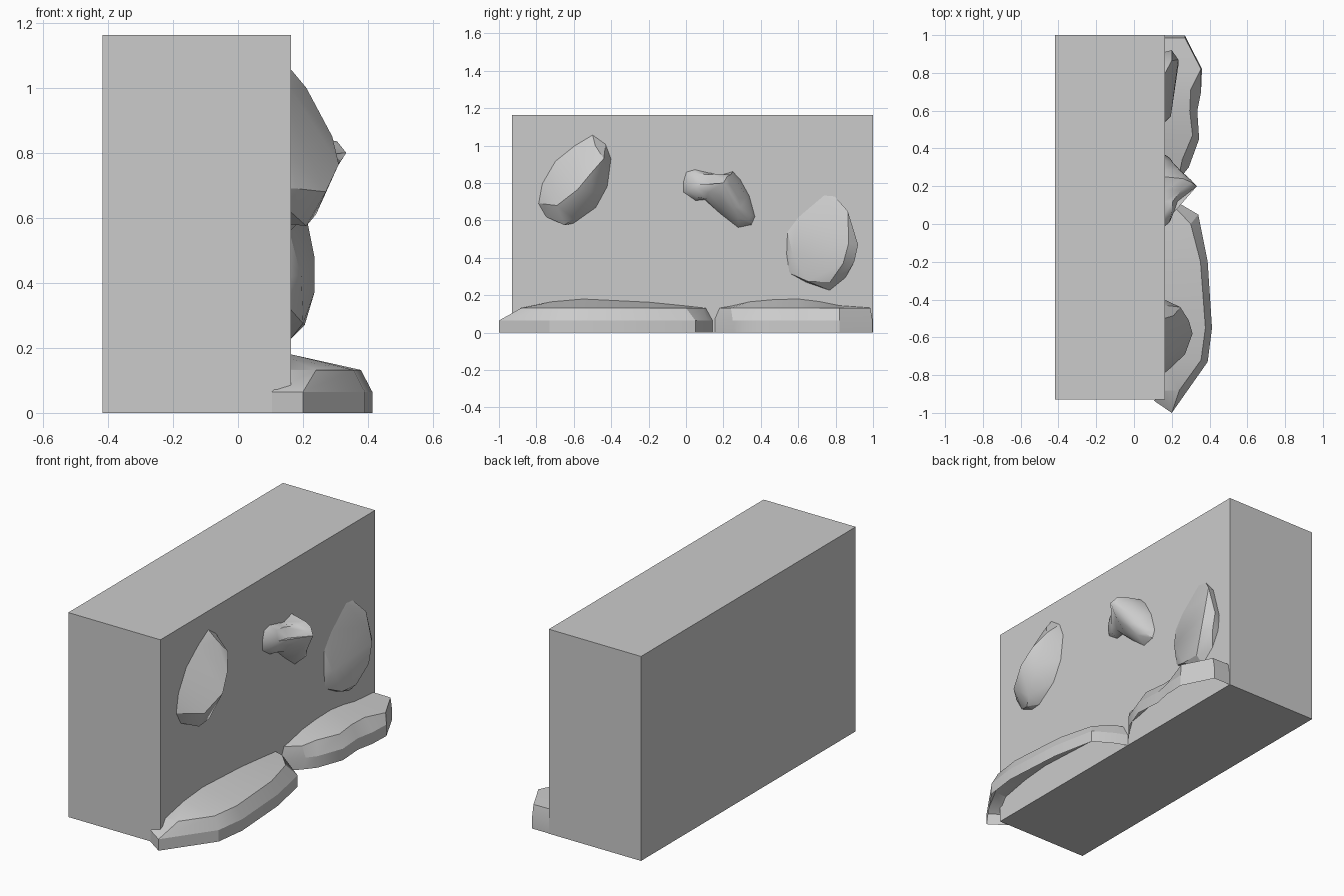
import bpy, bmesh, math

WALL = 0.163   # x of the wall face


def finish(name, bm, angle=None):
    bmesh.ops.recalc_face_normals(bm, faces=bm.faces)
    me = bpy.data.meshes.new(name)
    bm.to_mesh(me)
    bm.free()
    ob = bpy.data.objects.new(name, me)
    bpy.context.collection.objects.link(ob)
    if angle:
        bpy.ops.object.select_all(action='DESELECT')
        ob.select_set(True)
        bpy.context.view_layer.objects.active = ob
        bpy.ops.object.shade_smooth_by_angle(angle=math.radians(angle))
    return ob


def strip(bm, rows, closed):
    """Skin rows of equally many points with quads."""
    vs = [[bm.verts.new(p) for p in r] for r in rows]
    n = len(vs[0])
    for a, b in zip(vs, vs[1:]):
        for i in range(n if closed else n - 1):
            j = (i + 1) % n
            bm.faces.new((a[i], a[j], b[j], b[i]))
    return vs


def base_rock(name, stations):
    """Bottomless boulder: outer (x, y), rim (x, y), ridge height at the wall."""
    rows = [[(x, y, 0) for x, y, *_ in stations],
            [(x, y, 0.065) for x, y, *_ in stations],
            [(rx, ry, 0.132) for _, _, rx, ry, _ in stations],
            [(WALL, ry, h) for *_, ry, h in stations]]
    bm = bmesh.new()
    strip(bm, rows, False)
    bmesh.ops.remove_doubles(bm, verts=bm.verts, dist=0.002)
    finish(name, bm, 25)


def hull_rock(name, outline, bumps):
    """Convex boulder: outline (y, z) on the wall and outer points (x, y, z)."""
    bm = bmesh.new()
    for y, z in outline:
        bm.verts.new((WALL - 0.003, y, z))
    for p in bumps:
        bm.verts.new(p)
    r = bmesh.ops.convex_hull(bm, input=bm.verts)
    loose = {v for v in r['geom_interior'] + r['geom_unused'] if isinstance(v, bmesh.types.BMVert)}
    bmesh.ops.delete(bm, geom=list(loose), context='VERTS')
    finish(name, bm, 28)


# Wall block
bm = bmesh.new()
bmesh.ops.create_cube(bm, size=1)
for v in bm.verts:
    v.co = (WALL if v.co.x > 0 else -0.417, 1.0 if v.co.y > 0 else -0.93,
            1.163 if v.co.z > 0 else 0)
finish("wall_block", bm)

# Boulders along the foot of the wall
base_rock("base_rock_front", [
    (0.105, -0.935, 0.163, -0.885, 0.133), (0.20, -1.0, 0.24, -0.88, 0.133),
    (0.39, -0.73, 0.355, -0.72, 0.165), (0.413, -0.55, 0.378, -0.55, 0.18),
    (0.39, -0.20, 0.352, -0.20, 0.163), (0.34, 0.05, 0.30, 0.0, 0.143),
    (0.23, 0.115, 0.215, 0.09, 0.133), (0.15, 0.147, 0.163, 0.105, 0.132)])
base_rock("base_rock_back", [
    (0.15, 0.14, 0.163, 0.18, 0.132), (0.25, 0.25, 0.235, 0.24, 0.142),
    (0.29, 0.30, 0.255, 0.34, 0.165), (0.345, 0.45, 0.31, 0.47, 0.177),
    (0.335, 0.60, 0.295, 0.60, 0.18), (0.355, 0.70, 0.30, 0.71, 0.167),
    (0.36, 0.82, 0.355, 0.82, 0.145), (0.27, 0.998, 0.27, 0.985, 0.133),
    (0.16, 0.998, 0.163, 0.985, 0.133)])

# Slanted boulder on the wall
hull_rock("wall_rock_slanted",
          [(-0.5, 1.06), (-0.43, 1.01), (-0.40, 0.93), (-0.42, 0.78), (-0.48, 0.67),
           (-0.60, 0.585), (-0.66, 0.58), (-0.75, 0.62), (-0.79, 0.69), (-0.77, 0.80),
           (-0.70, 0.92), (-0.60, 1.0)],
          [(0.21, -0.485, 1.0), (0.245, -0.44, 0.93), (0.29, -0.51, 0.85),
           (0.31, -0.58, 0.765), (0.27, -0.69, 0.68), (0.24, -0.60, 0.61),
           (0.21, -0.65, 0.575), (0.26, -0.50, 0.75), (0.18, -0.775, 0.69)])

# Broad boulder leaning out towards the back end
hull_rock("wall_rock_broad",
          [(0.73, 0.74), (0.79, 0.735), (0.86, 0.65), (0.91, 0.47), (0.90, 0.38),
           (0.85, 0.29), (0.77, 0.225), (0.64, 0.27), (0.55, 0.32), (0.535, 0.42),
           (0.54, 0.55), (0.60, 0.63)],
          [(0.20, 0.865, 0.65), (0.20, 0.92, 0.47), (0.20, 0.90, 0.38),
           (0.205, 0.77, 0.27), (0.20, 0.65, 0.275), (0.235, 0.84, 0.37),
           (0.235, 0.87, 0.48), (0.215, 0.84, 0.58), (0.195, 0.57, 0.42)])

# Lumpy boulder in the middle: wall ring, bulging ring, crown with a peak
ring = [(-0.015, 0.81), (0.0, 0.86), (0.045, 0.873), (0.12, 0.855), (0.18, 0.84),
        (0.25, 0.862), (0.29, 0.82), (0.34, 0.73), (0.37, 0.62), (0.35, 0.575),
        (0.28, 0.56), (0.19, 0.63), (0.10, 0.71), (0.05, 0.705), (-0.015, 0.75)]
mid = [(0.19, 0.01, 0.80), (0.19, 0.02, 0.84), (0.20, 0.06, 0.85), (0.205, 0.12, 0.845),
       (0.25, 0.18, 0.845), (0.26, 0.24, 0.845), (0.245, 0.28, 0.80), (0.205, 0.325, 0.72),
       (0.19, 0.35, 0.63), (0.20, 0.335, 0.60), (0.215, 0.28, 0.61), (0.23, 0.19, 0.665),
       (0.215, 0.11, 0.715), (0.205, 0.06, 0.725), (0.19, 0.01, 0.76)]
top = [(0.21, 0.06, 0.79)] * 3 + [(0.23, 0.12, 0.79), (0.30, 0.18, 0.825), (0.305, 0.22, 0.835),
       (0.30, 0.235, 0.79), (0.25, 0.28, 0.72), (0.23, 0.29, 0.67), (0.23, 0.29, 0.67),
       (0.25, 0.26, 0.67), (0.285, 0.19, 0.73), (0.23, 0.12, 0.75), (0.21, 0.06, 0.77),
       (0.21, 0.06, 0.77)]
bm = bmesh.new()
rows = strip(bm, [[(WALL - 0.003, y, z) for y, z in ring], mid, top], True)
peak = bm.verts.new((0.333, 0.20, 0.80))
for i in range(15):
    bm.faces.new((rows[2][i], rows[2][(i + 1) % 15], peak))
bmesh.ops.remove_doubles(bm, verts=bm.verts, dist=0.002)
finish("wall_rock_lumpy", bm, 45)
